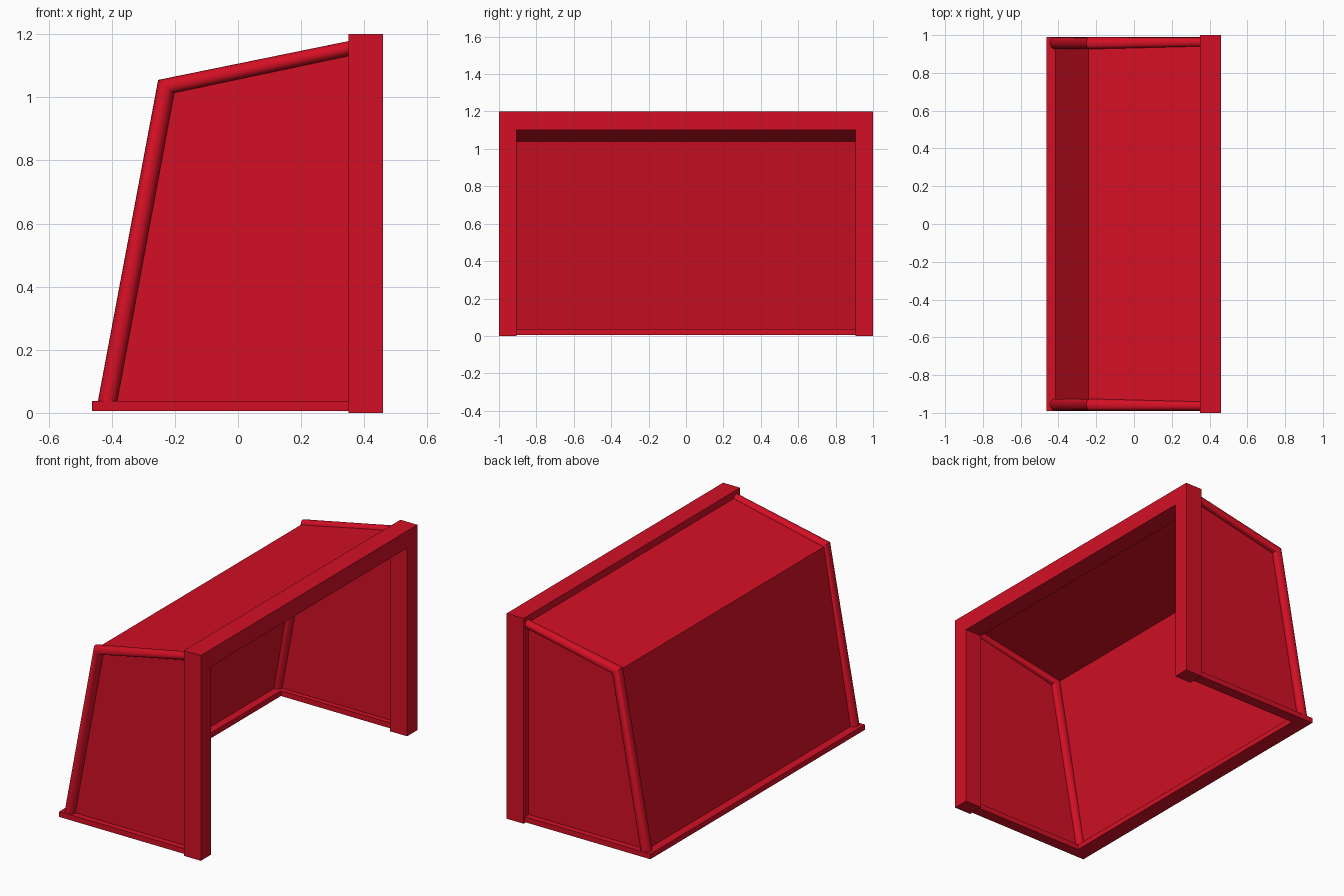
import bpy, bmesh, math
from mathutils import Vector

if "Cube" in bpy.data.objects:
    bpy.data.objects.remove(bpy.data.objects["Cube"])

red = bpy.data.materials.new("red_paint")
red.diffuse_color = (0.65, 0.005, 0.018, 1)
red.use_nodes = True
red.node_tree.nodes["Principled BSDF"].inputs["Base Color"].default_value = red.diffuse_color


def make_object(name, bm, smooth=False):
    bmesh.ops.recalc_face_normals(bm, faces=bm.faces[:])
    mesh = bpy.data.meshes.new(name)
    bm.to_mesh(mesh)
    bm.free()
    ob = bpy.data.objects.new(name, mesh)
    bpy.context.collection.objects.link(ob)
    mesh.materials.append(red)
    if smooth:
        bpy.ops.object.select_all(action='DESELECT')
        ob.select_set(True)
        bpy.context.view_layer.objects.active = ob
        bpy.ops.object.shade_smooth_by_angle(angle=math.radians(40))
    return ob


def extrude_outline(name, points, offset):
    bm = bmesh.new()
    face = bm.faces.new([bm.verts.new(p) for p in points])
    ext = bmesh.ops.extrude_face_region(bm, geom=[face], use_keep_orig=True)
    moved = [g for g in ext["geom"] if isinstance(g, bmesh.types.BMVert)]
    bmesh.ops.translate(bm, verts=moved, vec=offset)
    return make_object(name, bm)


# Front frame: two posts and the crossbar as one U-shaped profile
frame = [(-1, 0), (-1, 1.2), (1, 1.2), (1, 0),
         (0.905, 0), (0.905, 1.1), (-0.905, 1.1), (-0.905, 0)]
extrude_outline("front_frame", [(0.35, y, z) for y, z in frame], (0.11, 0, 0))

# Base frame: flat U-shaped rail on the ground
rail = [(0.35, -0.99), (-0.463, -0.99), (-0.463, 0.99), (0.35, 0.99),
        (0.35, 0.925), (-0.37, 0.925), (-0.37, -0.925), (0.35, -0.925)]
extrude_outline("base_rail", [(x, y, 0.006) for x, y in rail], (0, 0, 0.031))

# Net: thin sheets for back, roof and both sides
bm = bmesh.new()
outline = [(-0.42, 0.01), (-0.242, 1.04), (0.355, 1.16), (0.355, 0.01)]
left, right = [[bm.verts.new((x, y, z)) for x, z in outline] for y in (-0.955, 0.955)]
bm.faces.new(left)
bm.faces.new(right[::-1])
for i in range(2):
    bm.faces.new((left[i + 1], left[i], right[i], right[i + 1]))
make_object("net", bm)

# Bent side tubes: each ring is (outer xz, inner xz, centre y, half width)
RINGS = [((-0.449, 0.01), (-0.388, 0.01), 0.957, 0.032),
         ((-0.253, 1.055), (-0.202, 1.014), 0.957, 0.033),
         ((0.36, 1.18), (0.36, 1.133), 0.963, 0.023)]
SIDES = 20
for name, side in (("left_tube", -1), ("right_tube", 1)):
    bm = bmesh.new()
    rings = []
    for (ox, oz), (ix, iz), cy, hw in RINGS:
        centre = Vector(((ox + ix) / 2, side * cy, (oz + iz) / 2))
        radial = Vector(((ox - ix) / 2, 0, (oz - iz) / 2))
        angles = [math.tau * k / SIDES for k in range(SIDES)]
        rings.append([bm.verts.new(centre + radial * math.cos(a)
                                   + Vector((0, hw * math.sin(a), 0))) for a in angles])
    for a, b in zip(rings, rings[1:]):
        for k in range(SIDES):
            n = (k + 1) % SIDES
            bm.faces.new((a[k], a[n], b[n], b[k]))
    bm.faces.new(rings[0][::-1])
    bm.faces.new(rings[-1])
    make_object(name, bm, smooth=True)
